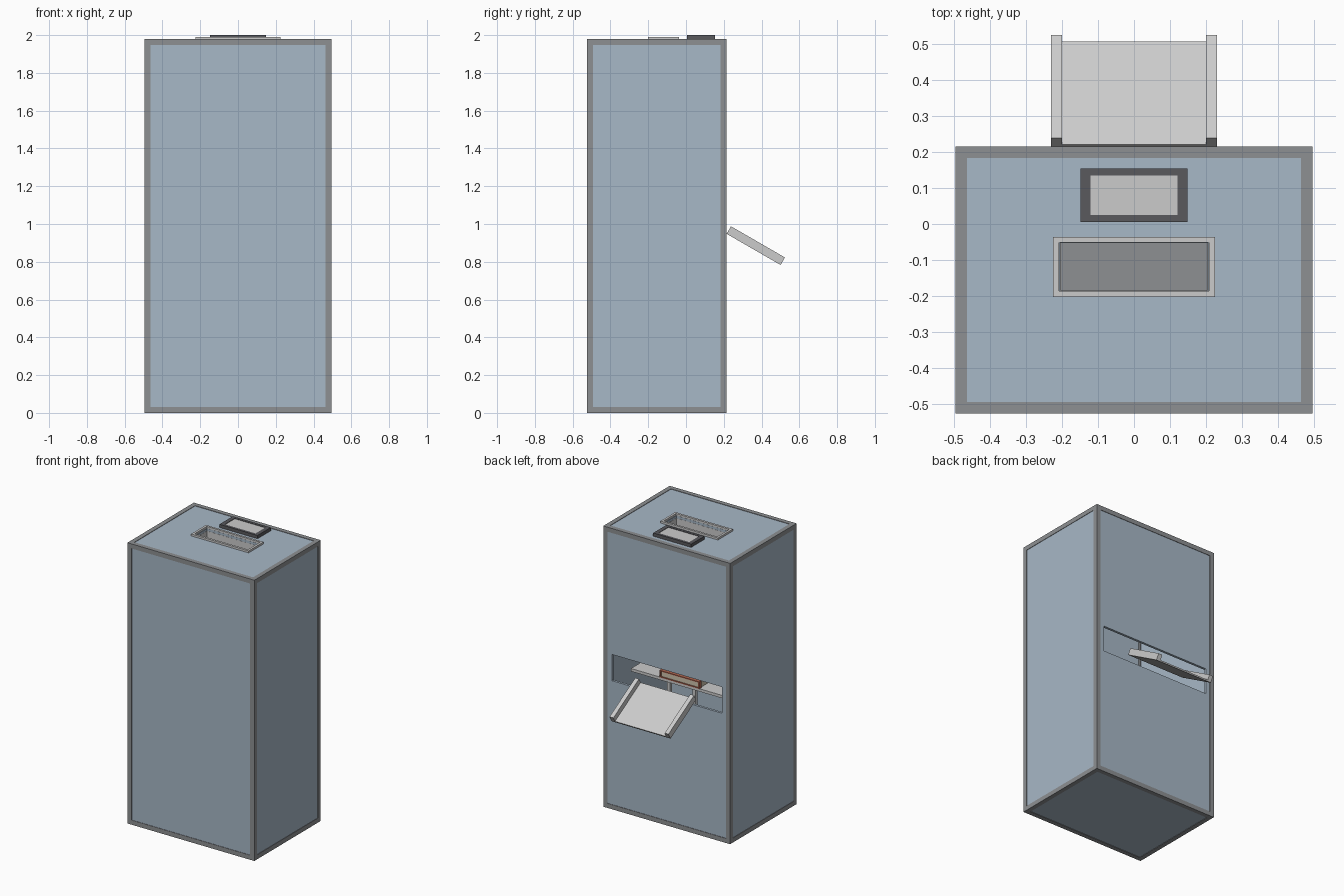
import bpy, bmesh
from math import radians
from mathutils import Matrix, Vector

if "Cube" in bpy.data.objects:
    bpy.data.objects.remove(bpy.data.objects["Cube"])


def mat(name, r, g, b):
    m = bpy.data.materials.new(name)
    m.diffuse_color = (r, g, b, 1)
    m.use_nodes = True
    m.node_tree.nodes["Principled BSDF"].inputs["Base Color"].default_value = m.diffuse_color
    return m


BLUE = mat("blue_panel", 0.39, 0.48, 0.57)
GREY = mat("frame_grey", 0.27, 0.28, 0.29)
LIGHT = mat("light_grey", 0.60, 0.60, 0.61)
WHITE = mat("off_white", 0.80, 0.81, 0.82)
DARK = mat("dark_grey", 0.10, 0.10, 0.11)
RED = mat("red_brown", 0.42, 0.13, 0.08)
BEIGE = mat("beige", 0.62, 0.55, 0.42)


def finish(name, bm, material):
    bmesh.ops.recalc_face_normals(bm, faces=bm.faces)
    me = bpy.data.meshes.new(name)
    bm.to_mesh(me)
    bm.free()
    me.materials.append(material)
    ob = bpy.data.objects.new(name, me)
    bpy.context.collection.objects.link(ob)
    return ob


def add_box(bm, x, y, z):
    size = Vector((x[1] - x[0], y[1] - y[0], z[1] - z[0]))
    mid = Vector((sum(x) / 2, sum(y) / 2, sum(z) / 2))
    bmesh.ops.create_cube(bm, size=1,
                          matrix=Matrix.Translation(mid) @ Matrix.Diagonal(size.to_4d()))


def box(name, x, y, z, material):
    bm = bmesh.new()
    add_box(bm, x, y, z)
    return finish(name, bm, material)


def ring(name, outer, inner, depth, material, upright=False):
    """Rectangular plate with a rectangular hole; upright plates use x,z and depth along y."""
    bm = bmesh.new()
    loops = []
    for a0, a1, b0, b1 in (outer, inner):
        for d in depth:
            pts = ((a0, b0), (a1, b0), (a1, b1), (a0, b1))
            loops.append([bm.verts.new((a, d, b) if upright else (a, b, d)) for a, b in pts])
    ol, oh, il, ih = loops
    for p, q in ((ol, oh), (il, ih), (ol, il), (oh, ih)):
        for i in range(4):
            j = (i + 1) % 4
            bm.faces.new((p[i], p[j], q[j], q[i]))
    return finish(name, bm, material)


# Cabinet edge frame
X, Y0, Y1, H, B = 0.495, -0.525, 0.215, 1.98, 0.032
bm = bmesh.new()
xs = ((-X, -X + B), (X - B, X))
ys = ((Y0, Y0 + B), (Y1 - B, Y1))
zs = ((0, B), (H - B, H))
for x in xs:
    for y in ys:
        add_box(bm, x, y, (0, H))
    for z in zs:
        add_box(bm, x, (Y0 + B, Y1 - B), z)
for y in ys:
    for z in zs:
        add_box(bm, (-X + B, X - B), y, z)
finish("cabinet_frame", bm, GREY)

# Cabinet panels, set just inside the frame
I, T = 0.003, 0.02
px, py, pz = (-X + B, X - B), (Y0 + B, Y1 - B), (B, H - B)
box("front_panel", px, (Y0 + I, Y0 + T), pz, BLUE)
box("right_panel", (X - T, X - I), py, pz, BLUE)
box("left_panel", (-X + I, -X + T), py, pz, BLUE)
box("bottom_panel", px, py, (I, T), BLUE)
ring("top_panel", (*px, *py), (-0.205, 0.205, -0.185, -0.052), (H - T, H - I), BLUE)
ring("back_panel", (*px, *pz), (-0.43, 0.43, 0.905, 1.09), (Y1 - T, Y1 - I), BLUE, True)

# Top slot with raised rim and recessed floor
ring("slot_rim", (-0.224, 0.224, -0.202, -0.036), (-0.208, 0.208, -0.186, -0.051),
     (H - I, 1.991), LIGHT)
ring("slot_walls", (-0.22, 0.22, -0.2, -0.04), (-0.204, 0.204, -0.184, -0.053),
     (1.91, H - T), LIGHT)
box("slot_floor", (-0.21, 0.21), (-0.19, -0.045), (1.90, 1.912), GREY)

# Display on the top
ring("display_bezel", (-0.148, 0.148, 0.006, 0.154), (-0.12, 0.12, 0.025, 0.135),
     (H - I, 2.0), DARK)
box("display_screen", (-0.121, 0.121), (0.024, 0.136), (H - I, 1.997), LIGHT)

# Sloping output chute at the back: floor with two side rails
bm = bmesh.new()
L = 0.33
add_box(bm, (-0.2, 0.2), (0, L), (0, 0.01))
for s in ((-0.23, -0.2), (0.2, 0.23)):
    add_box(bm, s, (0, L), (0, 0.046))
chute = finish("output_chute", bm, WHITE)
chute.location = (0, Y1, 0.948)
chute.rotation_euler = (radians(-30), 0, 0)

# Inner shelf with a framed tray and its posts
box("inner_shelf", (-0.38, 0.38), (-0.3, 0.07), (0.93, 0.95), LIGHT)
ring("tray_frame", (-0.155, 0.155, 0.95, 1.0), (-0.145, 0.145, 0.957, 0.993),
     (0.05, 0.075), RED, True)
box("tray_block", (-0.15, 0.15), (-0.2, 0.068), (0.951, 0.999), BEIGE)
for side, s in (("left", -1), ("right", 1)):
    box(side + "_shelf_post", (s * 0.1 - 0.012, s * 0.1 + 0.012), (0.03, 0.054), (T, 0.93), WHITE)
